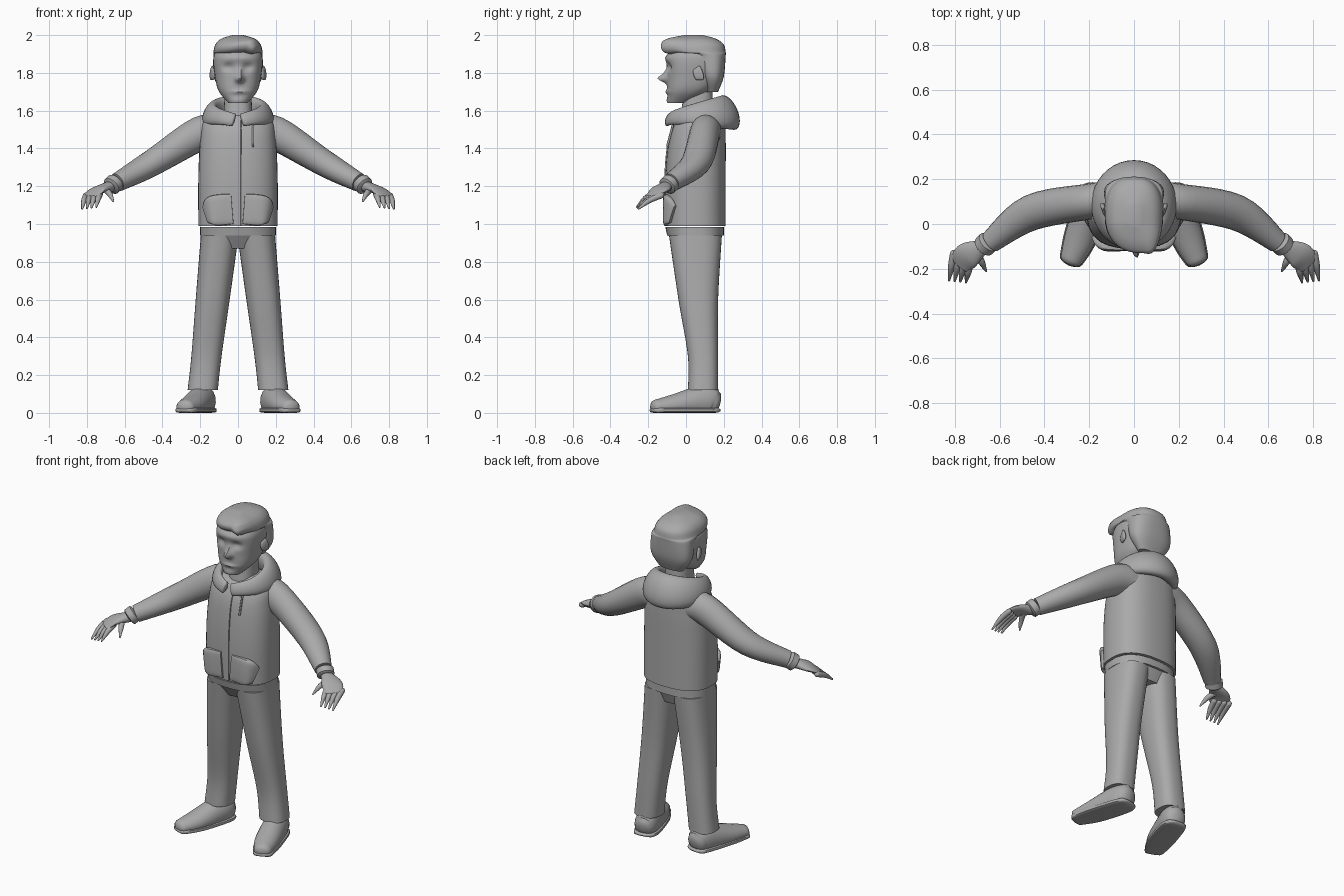
import bpy, bmesh, math
from mathutils import Vector

cube = bpy.data.objects.get("Cube")
if cube:
    bpy.data.objects.remove(cube)

grey = bpy.data.materials.new("plain grey")
grey.use_nodes = True
shade = (.4, .4, .4, 1)
grey.diffuse_color = shade
grey.node_tree.nodes["Principled BSDF"].inputs["Base Color"].default_value = shade


def smooth_rows(rows, steps):
    """Pass a smooth curve through a few rows of numbers."""
    rows = [Vector(row) for row in rows]
    last = len(rows) - 1
    result = []
    for index in range(last):
        start, end = rows[index], rows[index + 1]
        leave = (end - rows[max(index - 1, 0)]) / 2
        arrive = (rows[min(index + 2, last)] - start) / 2
        for step in range(steps):
            t = step / steps
            ease = t * t * (3 - 2 * t)
            result.append(start.lerp(end, ease) + leave * t * (1 - t) ** 2
                          - arrive * t * t * (1 - t))
    return result + [rows[last]]


def oval(sides, power):
    """Unit superellipse: a power of two is round, higher is boxier."""
    points = []
    for index in range(sides):
        angle = math.tau * index / sides
        c, s = math.cos(angle), math.sin(angle)
        points.append((math.copysign(abs(c) ** (2 / power), c),
                       math.copysign(abs(s) ** (2 / power), s)))
    return points


def skin(name, rings, mirror, shape):
    """Join rings of points into a closed, smoothly shaded surface."""
    bm = bmesh.new()
    loops = []
    for ring in rings:
        loop = []
        for point in ring:
            x, y, z = shape(*point) if shape else point
            loop.append(bm.verts.new((x * mirror, y, z)))
        loops.append(loop)
    for lower, upper in zip(loops, loops[1:]):
        for index in range(len(lower)):
            bm.faces.new((lower[index - 1], lower[index], upper[index], upper[index - 1]))
    bm.faces.new(loops[0])
    bm.faces.new(loops[-1])
    bmesh.ops.recalc_face_normals(bm, faces=bm.faces)
    mesh = bpy.data.meshes.new(name)
    bm.to_mesh(mesh)
    bm.free()
    mesh.materials.append(grey)
    part = bpy.data.objects.new(name, mesh)
    bpy.context.collection.objects.link(part)
    bpy.ops.object.select_all(action='DESELECT')
    part.select_set(True)
    bpy.context.view_layer.objects.active = part
    bpy.ops.object.shade_smooth_by_angle(angle=math.radians(45))


def stack(name, rows, mirror=1, sides=40, power=2.5, steps=6, shape=None):
    """Level rings, each given as height, half width, front and back."""
    rings = []
    for height, half, front, back in smooth_rows(rows, steps):
        middle, depth = (front + back) / 2, (back - front) / 2
        rings.append([(half * u, middle + depth * v, height) for u, v in oval(sides, power)])
    skin(name, rings, mirror, shape)


def tube(name, rows, mirror=1, sides=20, power=2, steps=6, tilt=0, dome=0, shape=None):
    """Rings along a path, each given as x, y, z, half width and half height."""
    rows = smooth_rows(rows, steps)
    centres = [row.to_3d() for row in rows]
    span = centres[-1] - centres[0]
    steep = abs(span.z) > .8 * span.length
    reference = Vector((0, 1, 0)) if steep else Vector((0, 0, 1))

    def ring(index, angle=0, outward=0):
        before, after = centres[max(index - 1, 0)], centres[min(index + 1, len(rows) - 1)]
        along = (after - before).normalized()
        across = along.cross(reference).normalized()
        up = across.cross(along)
        width, height = (size * math.cos(angle) for size in rows[index][3:])
        centre = centres[index] + along * outward * dome * rows[index][3] * math.sin(angle)
        return [centre + across * width * u + up * (height * v + tilt * width * u)
                for u, v in oval(sides, power)]

    rings = [ring(index) for index in range(len(rows))]
    if dome:
        for angle in map(math.radians, (30, 60, 85)):
            rings.insert(0, ring(0, angle, -1))
            rings.append(ring(len(rows) - 1, angle, 1))
    skin(name, rings, mirror, shape)


def sculpt_face(x, y, z):
    """Push the front of the head into nose, brow, eyes, mouth and chin."""
    def bump(centre, height, wide, tall):
        return math.exp(-((x - centre) / wide) ** 2 - ((z - height) / tall) ** 2)

    if y < 0:
        nose = .05 * bump(.01, 1.77, .02, .02) + .02 * bump(.01, 1.8, .01, .03)
        brow = .01 * bump(0, 1.88, .1, .02)
        mouth = .01 * bump(.01, 1.7, .04, .01)
        chin = .01 * bump(0, 1.65, .04, .02)
        sockets = sum(.02 * bump(eye, 1.83, .03, .02) for eye in (-.05, .05))
        y += sockets - nose - brow - mouth - chin
    return x, y, z


def sweep_hair(x, y, z):
    """Pull the forelock to one side and down into a point."""
    forward = max(0, -y) / .12
    lock = max(0, 1 - abs(x - .06) / .06)
    x += .04 * forward * (1 - abs(x) / .15)
    y -= .01 * lock * forward
    if z < 1.96:
        z -= .02 * lock * forward
    return x, y, z + x * forward / 10


# Head, neck and hair
stack("head", [(1.64, .05, -.09, 0), (1.7, .1, -.1, .12), (1.77, .12, -.1, .17),
               (1.88, .13, -.1, .19), (1.95, .1, -.06, .16)],
      sides=80, steps=10, shape=sculpt_face)
stack("neck", [(1.5, .08, -.04, .15), (1.7, .07, -.01, .14)])
stack("hair", [(1.7, .08, .11, .17), (1.78, .13, .08, .2), (1.89, .13, .03, .21),
               (1.91, .13, -.1, .21), (1.95, .12, -.13, .2), (1.98, .09, -.09, .16),
               (2, .03, -.01, .09)], shape=sweep_hair)

# Jacket, with a zip that follows its front
jacket = [(.99, .21, -.11, .21), (1.25, .21, -.11, .21), (1.45, .2, -.09, .21),
          (1.55, .18, -.05, .2), (1.6, .09, 0, .14)]
stack("jacket_body", jacket)
stack("jacket_hem", [(.94, .2, -.1, .2), (.985, .2, -.11, .2)])
stack("zip", [(height, .004, front - .005, 0) for height, half, front, back in jacket[:-1]],
      sides=12, shape=lambda x, y, z: (x + .015, y, z))
tube("drawstring", [(.08, -.06, 1.56, .006, .006), (.08, -.1, 1.41, .006, .006)], sides=8)

# Hood: a roll around the neck, thick behind and thin at the throat
hood = []
for step in range(-10, 11):
    angle = math.pi * step * .095
    rear = (1 + math.cos(angle)) / 2
    hood.append((.15 * math.sin(angle), .065 + .16 * math.cos(angle),
                 1.54 + .05 * rear ** .3, .02 + .04 * rear, .03 + .05 * rear))
tube("hood", hood, sides=24, steps=2, tilt=.75, dome=.3)

stack("trouser_hips", [(.87, .14, -.05, .16), (.95, .19, -.1, .19)])

# Paired parts, built on the left and mirrored
for mirror, label in ((1, "left_"), (-1, "right_")):
    tube(label + "ear", [(.13, .05, 1.79, .01, .03), (.14, .08, 1.8, .01, .04)],
         mirror, dome=1)
    tube(label + "pocket", [(.03, -.11, 1.08, .01, .08), (.13, -.1, 1.07, .02, .08),
                            (.17, -.07, 1.05, .01, .05)], mirror, power=4)

    # Arm and cuff
    tube(label + "sleeve", [(.1, .11, 1.48, .08, .08), (.2, .1, 1.48, .08, .09),
                            (.46, .05, 1.32, .08, .07), (.64, -.08, 1.22, .05, .05)], mirror)
    tube(label + "cuff", [(.65, -.08, 1.22, .05, .05), (.67, -.1, 1.2, .05, .05)],
         mirror, dome=.2)

    # Hand with fanned fingers
    tube(label + "palm", [(.67, -.1, 1.2, .03, .03), (.74, -.14, 1.18, .06, .02),
                          (.78, -.18, 1.15, .05, .01)], mirror, dome=.2)
    digits = [("thumb", Vector((.7, -.13, 1.18)), Vector((-.04, -.08, -.06)))]
    for index, finger in enumerate(("index", "middle", "ring", "little")):
        base = Vector((.73, -.17, 1.16)) + index * Vector((.025, .013, -.003))
        digits.append((finger, base, Vector((.02, -.09 - index / 100, -.07))))
    for finger, base, reach in digits:
        arch = Vector((0, 0, .01))
        tube(label + finger, [(*base, .016, .016), (*(base + reach / 2 + arch), .015, .015),
                              (*(base + reach), .005, .005)], mirror, sides=10, dome=1)

    # Leg, leaning outward toward the foot
    stack(label + "trouser_leg", [(.94, .1, -.09, .19), (.6, .09, -.04, .17),
                                  (.3, .08, .01, .17), (.12, .08, .01, .17)],
          mirror, shape=lambda x, y, z: (x + .2 - .11 * z, y, z))

    # Shoe on a flat sole that follows its outline
    shoe = [(.18, .15, .05, .06, .07), (.19, .1, .06, .07, .09),
            (.24, -.06, .04, .07, .06), (.28, -.16, .03, .05, .04)]
    tube(label + "shoe", shoe, mirror, dome=.5,
         shape=lambda x, y, z: (x, y, max(z, .01)))
    thick = .014
    tube(label + "sole", [(x, y, thick, width + .005, thick) for x, y, z, width, height in shoe],
         mirror, power=4, dome=.5)
